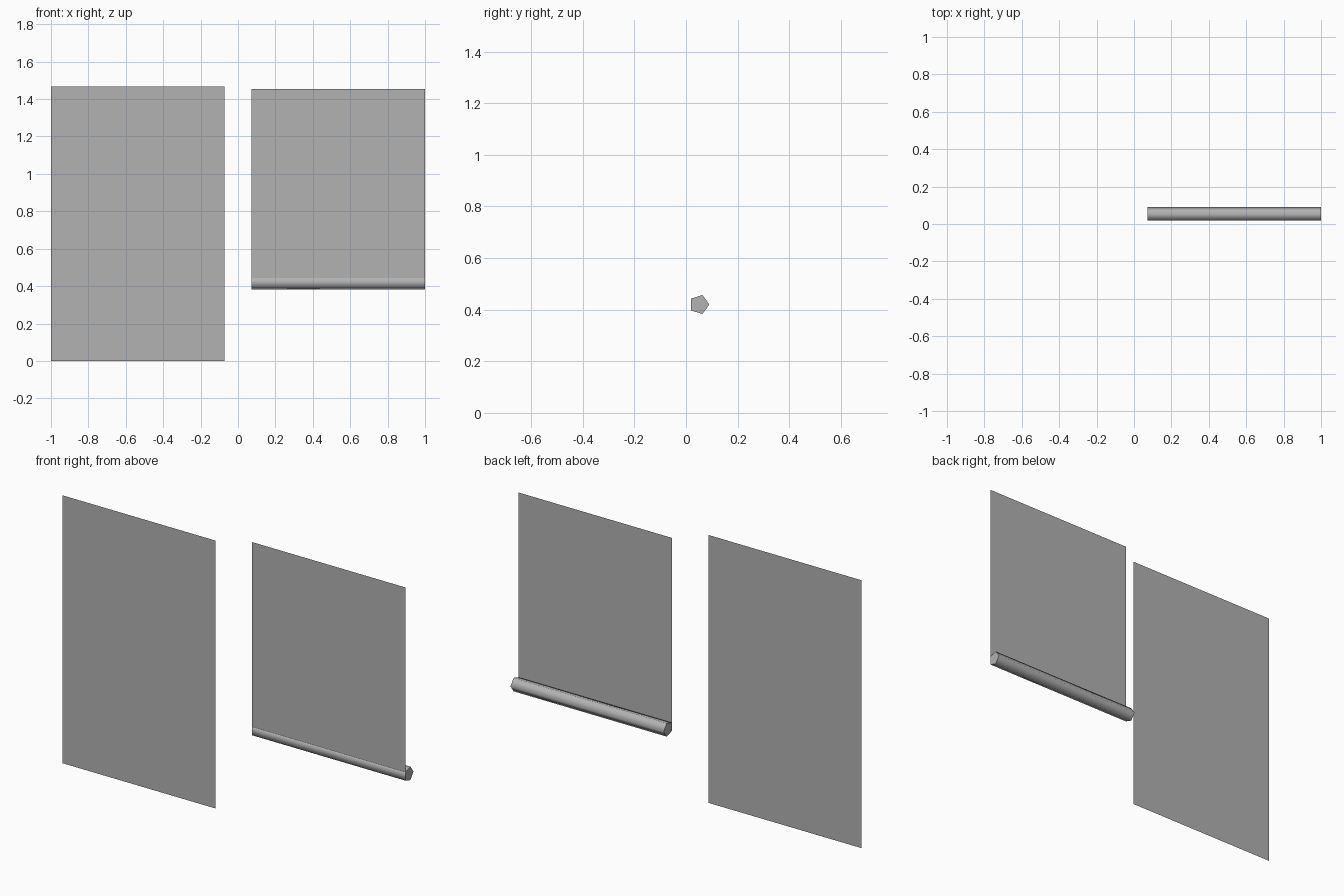
import bpy, math

if "Cube" in bpy.data.objects:
    bpy.data.objects.remove(bpy.data.objects["Cube"])

Y_LEFT, Y_RIGHT = -0.091, 0.02
X_IN, X_OUT = 0.072, 1.0
RADIUS = 0.039

# Dark grey cloth colour shared by all parts
grey = bpy.data.materials.new("grey_cloth")
grey.diffuse_color = (0.445, 0.445, 0.445, 1.0)
grey.use_nodes = True
grey.node_tree.nodes["Principled BSDF"].inputs["Base Color"].default_value = grey.diffuse_color


def sheet(name, x0, x1, z0, z1, y):
    """Flat upright cloth panel facing the front."""
    mesh = bpy.data.meshes.new(name)
    mesh.from_pydata([(x0, y, z0), (x1, y, z0), (x1, y, z1), (x0, y, z1)],
                     [], [(0, 1, 2, 3)])
    mesh.materials.append(grey)
    obj = bpy.data.objects.new(name, mesh)
    bpy.context.collection.objects.link(obj)
    return obj


# Roller: five-sided bar, flat side to the front and flush with the cloth
roller_y = Y_RIGHT + RADIUS * math.cos(math.radians(36))
roller_z = 0.42
bpy.ops.mesh.primitive_cylinder_add(vertices=5, radius=RADIUS, depth=X_OUT - X_IN)
roller = bpy.context.object
roller.name = "roller_bar"
roller.data.materials.append(grey)
roller.rotation_euler = (0, math.radians(90), 0)
roller.location = ((X_IN + X_OUT) / 2, roller_y, roller_z)
bpy.ops.object.transform_apply(location=True, rotation=True, scale=True)
bpy.ops.object.shade_smooth_by_angle(angle=math.radians(80))

# Cloth panels: full-length one on the left, partly rolled one on the right
sheet("lowered_cloth", -X_OUT, -X_IN, 0.0, 1.467, Y_LEFT)
sheet("rolled_cloth", X_IN, X_OUT,
      roller_z + RADIUS * math.sin(math.radians(36)), 1.455, Y_RIGHT)
